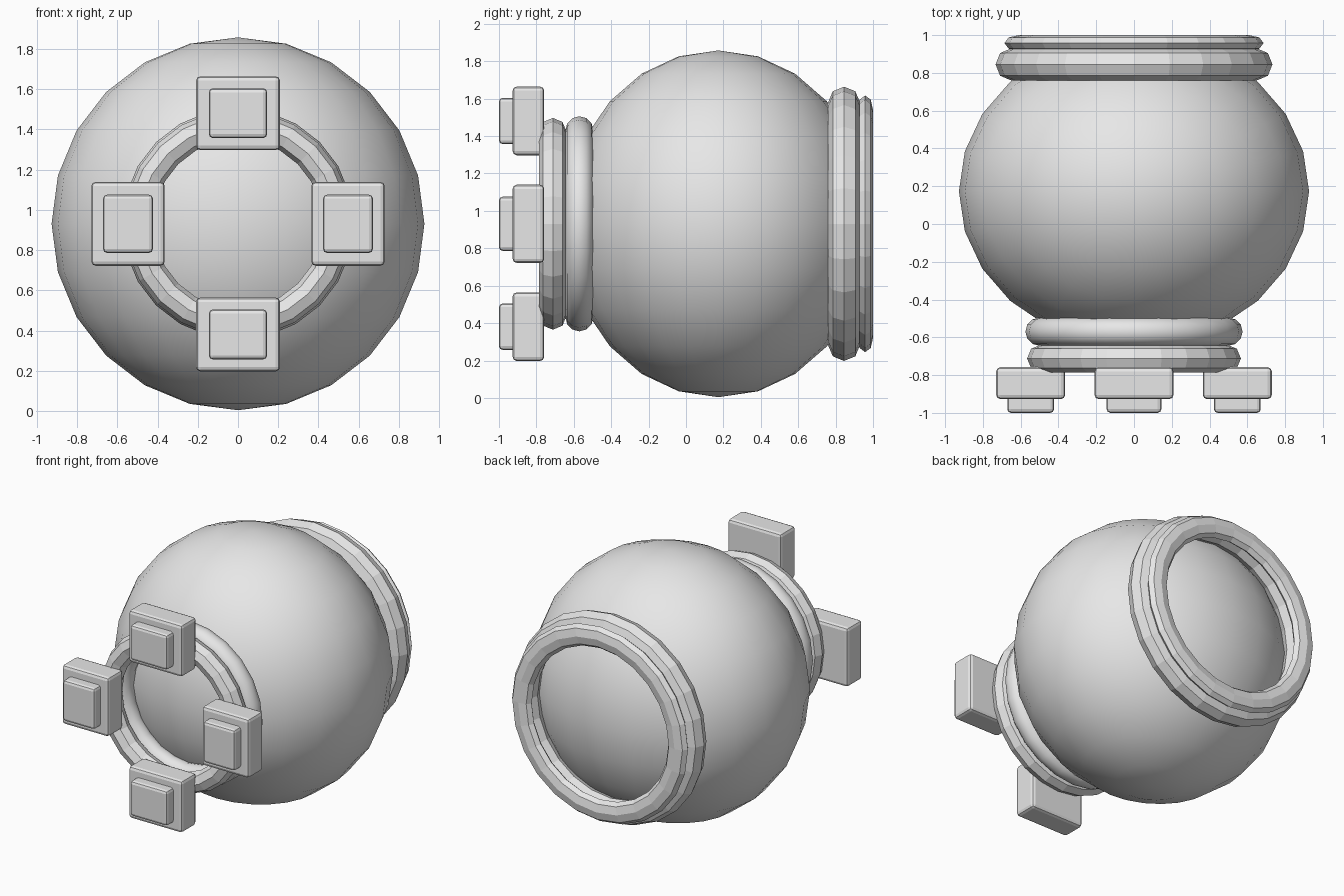
import bpy, bmesh, math
from mathutils import Matrix

if "Cube" in bpy.data.objects:
    bpy.data.objects.remove(bpy.data.objects["Cube"])

CZ = 0.931  # height of the main axis, which runs along y

grey = bpy.data.materials.new("light grey")
grey.diffuse_color = (0.8, 0.8, 0.8, 1)
grey.use_nodes = True
grey.node_tree.nodes["Principled BSDF"].inputs["Base Color"].default_value = grey.diffuse_color


def finish(name, bm, smooth=False):
    bmesh.ops.recalc_face_normals(bm, faces=bm.faces)
    for f in bm.faces:
        f.smooth = smooth
    me = bpy.data.meshes.new(name)
    bm.to_mesh(me)
    bm.free()
    me.materials.append(grey)
    ob = bpy.data.objects.new(name, me)
    bpy.context.collection.objects.link(ob)
    return ob


def ring(name, y, major, radial, half_depth, sides=8, segs=24, smooth=False):
    """Torus around the y axis with an elliptical cross-section."""
    bm = bmesh.new()
    loops = []
    for i in range(segs):
        a = 2 * math.pi * i / segs
        loop = []
        for j in range(sides):
            b = 2 * math.pi * j / sides
            r = major + radial * math.cos(b)
            loop.append(bm.verts.new((r * math.cos(a), y + half_depth * math.sin(b),
                                      CZ + r * math.sin(a))))
        loops.append(loop)
    for i in range(segs):
        p, q = loops[i], loops[(i + 1) % segs]
        for j in range(sides):
            k = (j + 1) % sides
            bm.faces.new((p[j], p[k], q[k], q[j]))
    return finish(name, bm, smooth)


def block(name, x, z, y0, y1, width, height, bevel):
    """Box with rounded edges, spanning y0 to y1."""
    bm = bmesh.new()
    bmesh.ops.create_cube(bm, size=1, matrix=Matrix.Translation((x, (y0 + y1) / 2, z))
                          @ Matrix.Diagonal((width, y1 - y0, height, 1)))
    bmesh.ops.bevel(bm, geom=bm.edges[:], offset=bevel, segments=2,
                    profile=0.5, affect='EDGES')
    return finish(name, bm)


# Main body: slightly flattened ball
bm = bmesh.new()
bmesh.ops.create_uvsphere(bm, u_segments=24, v_segments=12, radius=1,
                          matrix=Matrix.Translation((0, 0.173, CZ))
                          @ Matrix.Diagonal((0.927, 0.82, 0.927, 1)))
finish("body", bm, True)

# Rear collar
ring("rear_collar", 0.845, 0.65, 0.083, 0.085)
ring("rear_rim", 0.958, 0.61, 0.076, 0.042)

# Front collar
ring("front_collar", -0.57, 0.50, 0.075, 0.075, sides=12, smooth=True)
ring("front_rim", -0.712, 0.493, 0.073, 0.073)

# Four blocks with raised pads around the front rim
for name, dx, dz in (("top", 0, 1), ("right", 1, 0), ("bottom", 0, -1), ("left", -1, 0)):
    block(name + "_block", dx * 0.547, CZ + dz * 0.55, -0.927, -0.758,
          0.365 if dx else 0.418, 0.418 if dx else 0.367, 0.022)
    block(name + "_pad", dx * 0.547, CZ + dz * 0.55, -1.0, -0.86,
          0.248 if dx else 0.29, 0.29 if dx else 0.248, 0.02)
